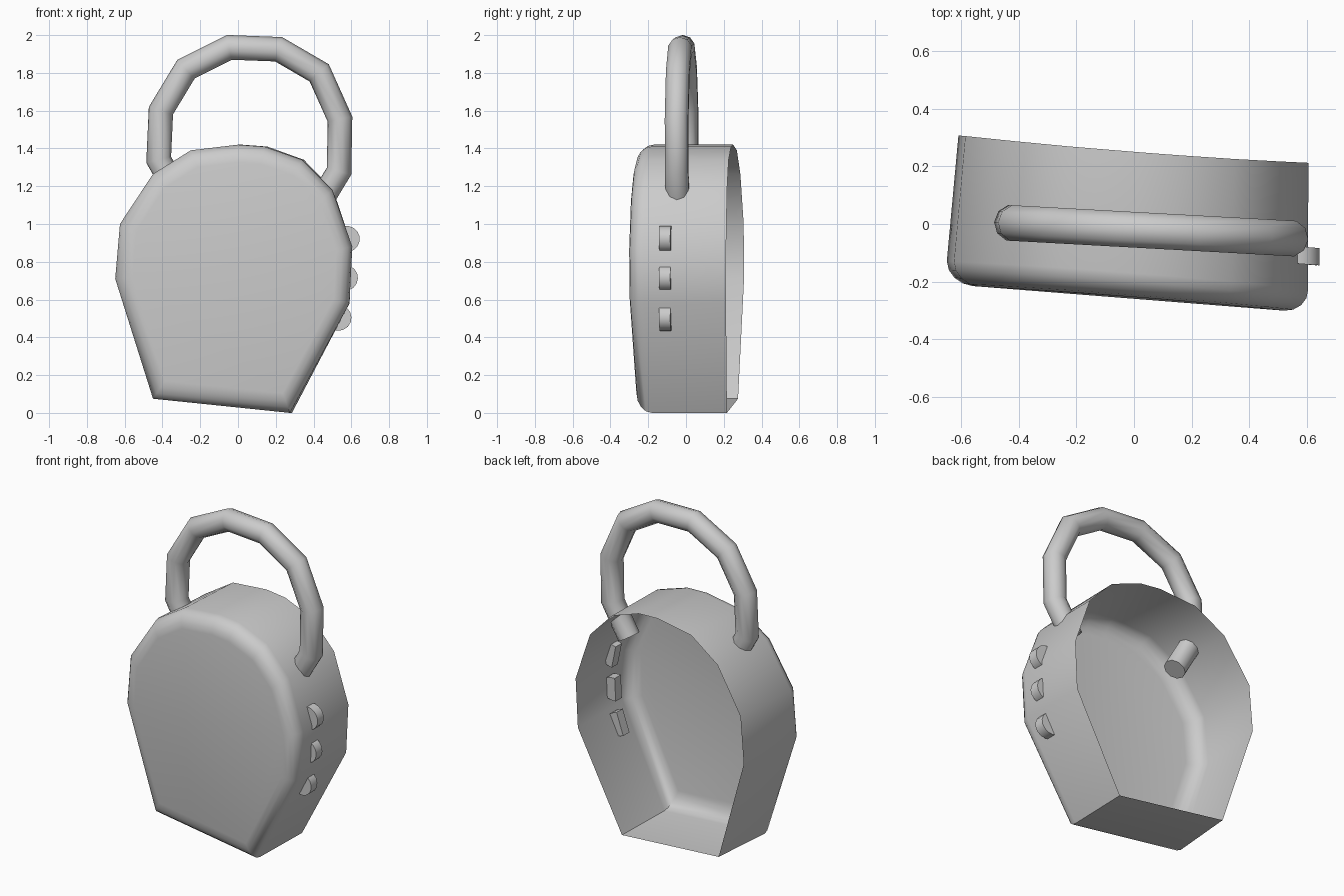
import bpy, bmesh, math
from mathutils import Vector

if "Cube" in bpy.data.objects:
    bpy.data.objects.remove(bpy.data.objects["Cube"])


def finish(name, bm, angle=50):
    bmesh.ops.recalc_face_normals(bm, faces=bm.faces)
    mesh = bpy.data.meshes.new(name)
    bm.to_mesh(mesh)
    bm.free()
    ob = bpy.data.objects.new(name, mesh)
    bpy.context.collection.objects.link(ob)
    bpy.ops.object.select_all(action='DESELECT')
    ob.select_set(True)
    bpy.context.view_layer.objects.active = ob
    bpy.ops.object.shade_smooth_by_angle(angle=math.radians(angle))
    return ob


def skin(name, rings, cap_start, cap_end, angle=50):
    """Bridge closed rings of points, with optional caps."""
    bm = bmesh.new()
    vs = [[bm.verts.new(p) for p in r] for r in rings]
    n = len(vs[0])
    for a, b in zip(vs, vs[1:]):
        for i in range(n):
            j = (i + 1) % n
            bm.faces.new((a[i], a[j], b[j], b[i]))
    if cap_start:
        bm.faces.new(vs[0])
    if cap_end:
        bm.faces.new(vs[-1])
    return finish(name, bm, angle)


# Body: open-backed shell with a rounded front edge, slightly turned
outline = [(-.45, .075), (.275, 0), (.59, .58), (.605, .88), (.5, 1.18), (.34, 1.34),
           (.14, 1.41), (0, 1.42), (-.25, 1.39), (-.45, 1.265), (-.625, 1.0), (-.65, .71)]


def body_ring(depth, scale, back=False):
    ring = []
    for x, z in outline:
        if back:
            x = x * .968 + .0195
        x, z = x * scale, .75 + (z - .75) * scale
        half = .26 * (1 - .08 * ((z - .85) / .85) ** 2)
        y = half if back else -half + depth
        ring.append((x, y - .0785 * x, z))
    return ring


rings = [body_ring(0, 1, True)]
for k in range(5):
    a = k / 4 * math.pi / 2
    rings.append(body_ring(.08 * (1 - math.sin(a)), 1 - .14 * (1 - math.cos(a))))
skin("body_shell", rings, False, True)

# Shackle: faceted mitred tube whose ends pass into the body
path = [(-.30, 1.13), (-.42, 1.34), (-.408, 1.60), (-.275, 1.82), (-.045, 1.935),
        (.215, 1.925), (.43, 1.80), (.54, 1.555), (.535, 1.28), (.42, 1.09)]
pts = [Vector((x, -.02 - .055 * x, z)) for x, z in path]
normal = Vector((.055, 1, 0)).normalized()
rings = []
for i, p in enumerate(pts):
    d0 = (p - pts[max(i - 1, 0)]).normalized()
    d1 = (pts[min(i + 1, len(pts) - 1)] - p).normalized()
    t = (d0 + d1).normalized()
    miter = 1 / max(t.dot(d1), t.dot(d0))
    side = t.cross(normal)
    rings.append([p + .065 * (math.cos(a) * miter * side + math.sin(a) * normal)
                  for a in (2 * math.pi * k / 10 for k in range(10))])
skin("shackle", rings, True, True, 40)

# Side buttons: three half discs poking through the right wall
for n, (cx, cz, tilt) in enumerate([(.572, .92, 12), (.562, .715, -3), (.528, .505, -20)], 1):
    t = math.radians(tilt)
    prof = [(-.025, -.07)] + [(.073 * math.cos(a), .07 * math.sin(a))
            for a in (math.pi * (k / 8 - .5) for k in range(9))] + [(-.025, .07)]
    prof = [(cx + u * math.cos(t) - v * math.sin(t), cz + u * math.sin(t) + v * math.cos(t))
            for u, v in prof]
    skin(f"side_button_{n}",
         [[(x, y - .0785 * (x - cx), z) for x, z in prof] for y in (-.138, -.078)],
         True, True, 40)
